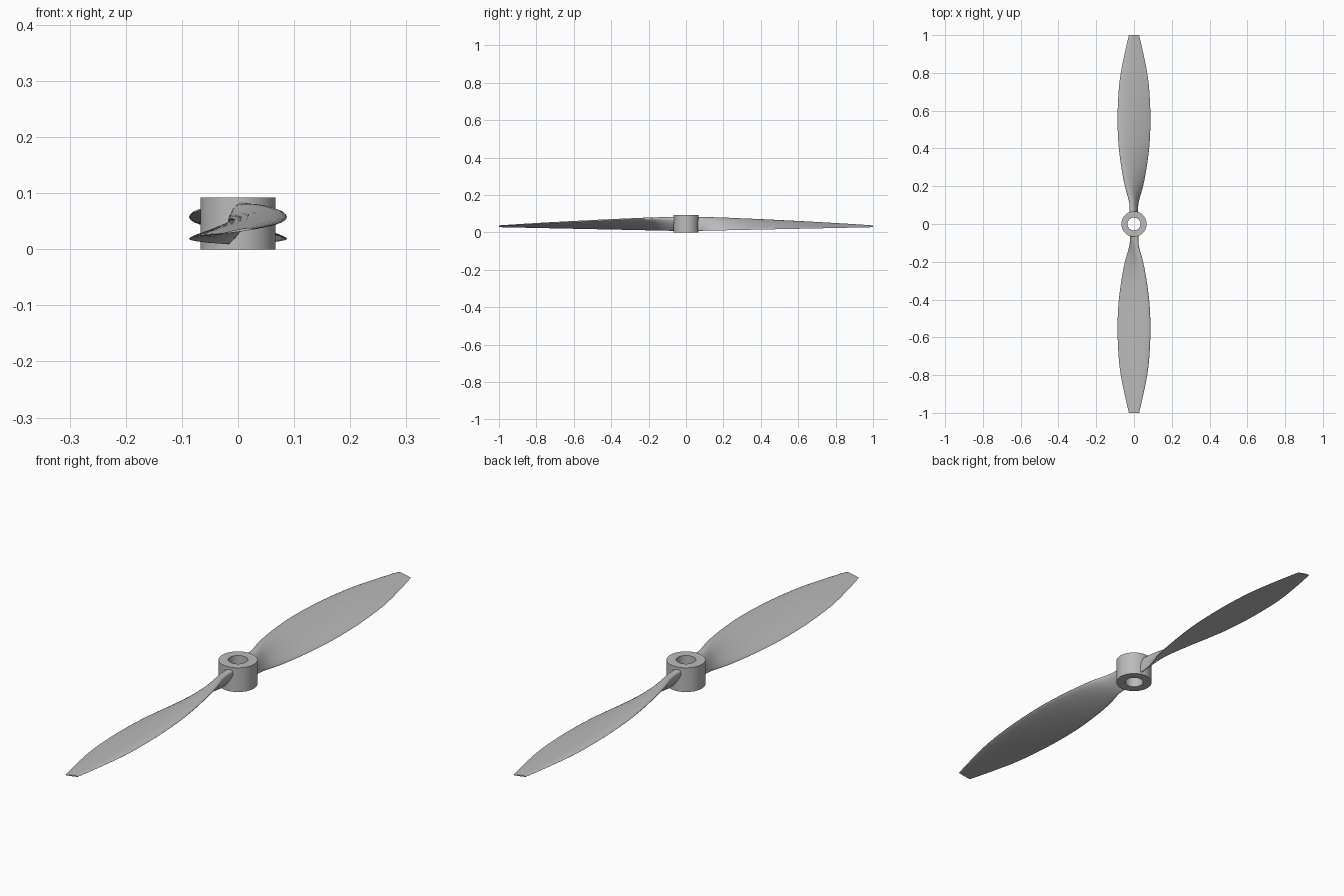
import bpy, bmesh, math

if "Cube" in bpy.data.objects:
    bpy.data.objects.remove(bpy.data.objects["Cube"], do_unlink=True)

GREY = (0.5, 0.5, 0.5, 1)
grey = bpy.data.materials.new("grey plastic")
grey.use_nodes = True
grey.diffuse_color = GREY
grey.node_tree.nodes["Principled BSDF"].inputs["Base Color"].default_value = GREY


def finish(bm, name, angle):
    bmesh.ops.recalc_face_normals(bm, faces=bm.faces)
    mesh = bpy.data.meshes.new(name)
    bm.to_mesh(mesh)
    bm.free()
    mesh.materials.append(grey)
    obj = bpy.data.objects.new(name, mesh)
    bpy.context.collection.objects.link(obj)
    bpy.ops.object.select_all(action='DESELECT')
    obj.select_set(True)
    bpy.context.view_layer.objects.active = obj
    bpy.ops.object.shade_smooth_by_angle(angle=math.radians(angle))
    return obj


def skin(bm, rings, closed):
    """Join successive vertex rings with quads."""
    pairs = list(zip(rings, rings[1:]))
    if closed:
        pairs.append((rings[-1], rings[0]))
    for a, b in pairs:
        n = len(a)
        for i in range(n):
            bm.faces.new((a[i], a[(i + 1) % n], b[(i + 1) % n], b[i]))


# Hub: a rectangular profile revolved into a bored cylinder
HUB_R, BORE_R, HUB_H, SIDES = 0.067, 0.034, 0.092, 64
bm = bmesh.new()
rings = []
for r, z in ((HUB_R, 0), (HUB_R, HUB_H), (BORE_R, HUB_H), (BORE_R, 0)):
    rings.append([bm.verts.new((r * math.cos(math.tau * i / SIDES),
                                r * math.sin(math.tau * i / SIDES), z))
                  for i in range(SIDES)])
skin(bm, rings, True)
finish(bm, "hub", 30)

# Blade stations: radius, half width seen from above, section thickness
STATIONS = [(0.05, 0.019, 0.026), (0.11, 0.022, 0.025), (0.2, 0.048, 0.022),
            (0.3, 0.067, 0.020), (0.42, 0.082, 0.019), (0.54, 0.087, 0.017),
            (0.66, 0.084, 0.015), (0.78, 0.073, 0.012), (0.9, 0.050, 0.008),
            (1.0, 0.027, 0.004)]


def station(k, t):
    """Smooth interpolation between stations k and k + 1."""
    last = len(STATIONS) - 1
    p = [STATIONS[min(max(k + d, 0), last)] for d in (-1, 0, 1, 2)]
    return [0.5 * (2 * b + (c - a) * t + (2 * a - 5 * b + 4 * c - d) * t * t
                   + (3 * b - a - 3 * c + d) * t ** 3) for a, b, c, d in zip(*p)]


def section(bm, y, half_x, thick):
    """Airfoil ring, nearly flat below, leading edge raised by the pitch."""
    half_z = 0.0385 - 0.0345 * y
    mid_z = 0.0455 - 0.0135 * y
    length = math.hypot(half_x, half_z)
    nx, nz = -half_z / length, half_x / length
    ring = []
    for i in range(32):
        a = math.tau * i / 32
        u = math.cos(a)
        bulge = math.sin(a) * thick * (1 + 0.45 * u)
        bulge *= 0.75 if bulge > 0 else 0.25 + 0.25 * max(0, 1 - y / 0.3)
        ring.append(bm.verts.new((u * half_x + nx * bulge, -y,
                                  mid_z + u * half_z + nz * bulge)))
    return ring


# Two twisted blades, half a turn apart
for name, turn in (("front_blade", 0), ("back_blade", math.pi)):
    bm = bmesh.new()
    rings = []
    for k in range(len(STATIONS) - 1):
        rings += [section(bm, *station(k, j / 5)) for j in range(5)]
    rings.append(section(bm, *STATIONS[-1]))
    skin(bm, rings, False)
    bm.faces.new(rings[0])
    bm.faces.new(rings[-1])
    blade = finish(bm, name, 50)
    blade.rotation_euler.z = turn
